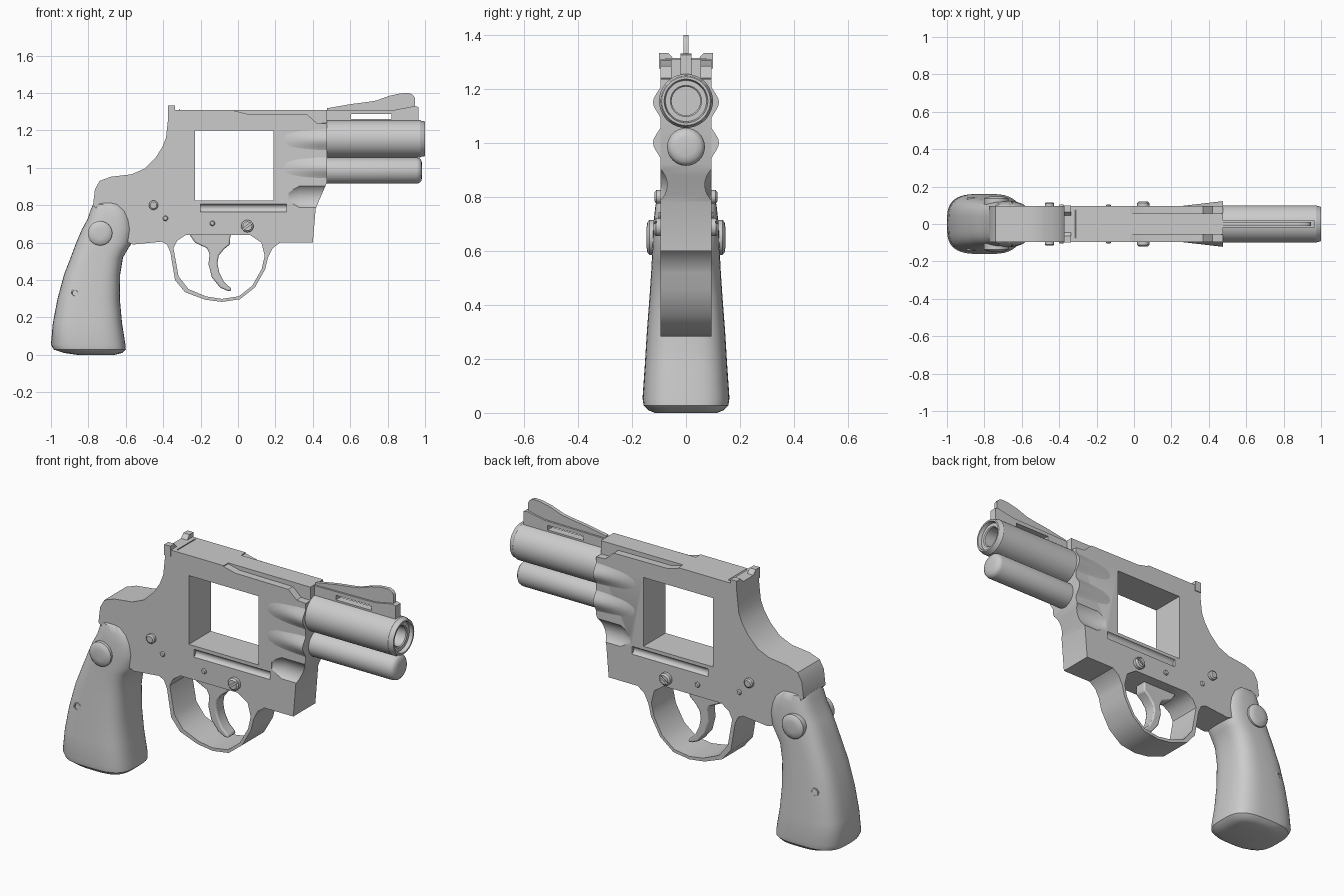
import bpy, bmesh
from math import sin, cos, pi, copysign
from mathutils import Matrix, Vector

if "Cube" in bpy.data.objects:
    bpy.data.objects.remove(bpy.data.objects["Cube"])


def finish(obj, angle=0.6):
    bpy.ops.object.select_all(action='DESELECT')
    obj.select_set(True)
    bpy.context.view_layer.objects.active = obj
    bpy.ops.object.shade_smooth_by_angle(angle=angle)
    return obj


def loft(name, rings):
    """Skin a list of closed rings and cap both ends."""
    bm = bmesh.new()
    vs = [[bm.verts.new(p) for p in r] for r in rings]
    n = len(vs[0])
    for a, b in zip(vs, vs[1:]):
        for i in range(n):
            j = (i + 1) % n
            bm.faces.new((a[i], a[j], b[j], b[i]))
    bm.faces.new(vs[0])
    bm.faces.new(vs[-1])
    bmesh.ops.recalc_face_normals(bm, faces=bm.faces)
    me = bpy.data.meshes.new(name)
    bm.to_mesh(me)
    bm.free()
    obj = bpy.data.objects.new(name, me)
    bpy.context.collection.objects.link(obj)
    return finish(obj)


def lathe(name, profile, centre, axis='X', n=40, side=1):
    """Revolve (distance, radius) pairs about an axis through centre."""
    rings = []
    for d, r in profile:
        ring = []
        for i in range(n):
            c, s = r * cos(2 * pi * i / n), r * sin(2 * pi * i / n)
            off = Vector((d, c, s)) if axis == 'X' else Vector((c, d * side, s))
            ring.append(Vector(centre) + off)
        rings.append(ring)
    return loft(name, rings)


def plate(name, outlines, half, y=0, bevel=0):
    """Extrude x/z outlines (the later ones are holes) along y."""
    cu = bpy.data.curves.new(name, 'CURVE')
    cu.dimensions, cu.fill_mode, cu.extrude = '2D', 'BOTH', half
    for pts in outlines:
        sp = cu.splines.new('POLY')
        sp.points.add(len(pts) - 1)
        for p, (x, z) in zip(sp.points, pts):
            p.co = (x, z, 0, 1)
        sp.use_cyclic_u = True
    tmp = bpy.data.objects.new(name + "_curve", cu)
    bpy.context.collection.objects.link(tmp)
    bpy.context.view_layer.update()
    me = bpy.data.meshes.new_from_object(tmp.evaluated_get(bpy.context.evaluated_depsgraph_get()))
    bpy.data.objects.remove(tmp)
    me.transform(Matrix.Translation((0, y, 0)) @ Matrix.Rotation(pi / 2, 4, 'X'))
    bm = bmesh.new()
    bm.from_mesh(me)
    bmesh.ops.remove_doubles(bm, verts=bm.verts, dist=1e-5)
    bmesh.ops.dissolve_limit(bm, angle_limit=0.01, verts=bm.verts, edges=bm.edges)
    bmesh.ops.recalc_face_normals(bm, faces=bm.faces)
    bm.to_mesh(me)
    bm.free()
    obj = bpy.data.objects.new(name, me)
    bpy.context.collection.objects.link(obj)
    if bevel:
        m = obj.modifiers.new("bevel", 'BEVEL')
        m.width, m.segments = bevel, 2
    return finish(obj)


def box(x0, x1, z0, z1):
    return [(x0, z0), (x1, z0), (x1, z1), (x0, z1)]


def cut(obj, cutter):
    m = obj.modifiers.new("cut", 'BOOLEAN')
    m.operation, m.object, m.solver = 'DIFFERENCE', cutter, 'EXACT'
    bpy.context.view_layer.objects.active = obj
    bpy.ops.object.modifier_apply(modifier=m.name)
    bpy.data.objects.remove(cutter)


# Frame with the guard loop, window and guard opening
outer = [(-.375, 1.31), (-.375, 1.25), (-.385, 1.16), (-.405, 1.11), (-.44, 1.055), (-.5, .995),
         (-.57, .965), (-.68, .952), (-.74, .93), (-.765, .885), (-.775, .80), (-.72, .74), (-.64, .62),
         (-.56, .59), (-.41, .605), (-.38, .59), (-.362, .55), (-.337, .40), (-.283, .335), (-.177, .295),
         (-.086, .283), (.01, .297), (.09, .36), (.145, .457), (.16, .52), (.185, .57), (.225, .60),
         (.40, .60), (.415, .78), (.44, .84), (.475, .92), (.475, 1.31)]
opening = [(-.345, .57), (-.318, .42), (-.265, .352), (-.17, .312), (-.086, .299), (.005, .313),
           (.077, .37), (.127, .46), (.143, .53), (.125, .60), (.065, .64), (-.28, .64), (-.325, .61)]
frame = plate("frame", [outer, box(-.23, .19, .825, 1.20), opening], .095)
shoulder = [(-.02, 1.34), (-.02, 1.305), (.05, 1.288), (.37, 1.285), (.42, 1.24), (.49, 1.235), (.49, 1.34)]
for s in (-1, 1):
    cut(frame, plate("shoulder_cutter", [shoulder], .05, s * .105))
    cut(frame, lathe("hollow_cutter", [(.27, .058), (.33, .08), (.6, .08)], (0, s * .15, .845)))
    cut(frame, lathe("groove_cutter", [(-.2, .022), (.26, .022)], (0, s * .1, .785), n=20))
finish(frame)

# Swollen front of the frame, flowing out to barrel and rod housing
rings = []
for k in range(7):
    t = k / 6
    zs = [.925 + .3 * i / 24 for i in range(25)]
    ys = [.09 + .032 * t * (.5 + .5 * cos(2 * pi * (z - 1.15) / .15)) for z in zs]
    x = .2 + .275 * t
    rings.append([(x, y, z) for y, z in zip(ys, zs)] + [(x, -y, z) for y, z in zip(ys[::-1], zs[::-1])])
# only the solid part ahead of the window
loft("frame_front_swell", rings)

# Barrel with stepped muzzle and bore, rod housing below
lathe("barrel", [(.45, .1), (.975, .1), (.98, .096), (.995, .094), (1, .09), (1, .081), (.98, .076),
                 (.98, .058), (.975, .053), (.72, .053)], (0, 0, 1.155), n=48)
lathe("rod_housing", [(.45, .07), (.955, .07), (.97, .066), (.98, .055), (.985, .035)], (0, 0, .985))

# Front sight: slotted rib and thin ramp blade
rib = [(.475, 1.24), (.965, 1.24), (.965, 1.325), (.945, 1.33), (.84, 1.31), (.475, 1.305)]
plate("sight_rib", [rib, box(.605, .82, 1.262, 1.287)], .02)
blade = [(.475, 1.29), (.475, 1.318), (.6, 1.34), (.7, 1.353), (.74, 1.36), (.81, 1.385), (.87, 1.398),
         (.915, 1.40), (.935, 1.39), (.945, 1.375), (.945, 1.29)]
plate("sight_blade", [blade], .01)

# Rear sight: notched cross bar and its low base
half = [(.1, 1.275), (.1, 1.333), (.065, 1.333), (.045, 1.31), (.015, 1.31), (.015, 1.295)]
ring = [(y, z) for y, z in half] + [(-y, z) for y, z in half[::-1]]
loft("rear_sight", [[(x, y, z) for y, z in ring] for x in (-.375, -.338)])
plate("rear_sight_ear_base", [[(-.36, 1.26), (-.31, 1.26), (-.31, 1.315), (-.325, 1.30), (-.36, 1.29)]], .075)

# Trigger
trigger = [(-.257, .66), (-.257, .64), (-.23, .60), (-.166, .57), (-.152, .54), (-.158, .485), (-.14, .415),
           (-.096, .36), (-.06, .343), (-.037, .34), (-.037, .355), (-.075, .39), (-.1, .44), (-.11, .49),
           (-.103, .53), (-.075, .565), (-.043, .59), (-.04, .66)]
plate("trigger", [trigger], .035, bevel=.008)

# Grip: horizontal superellipse sections (z, back x, front x, half width)
rows = [(.82, -.745, -.66, .085), (.805, -.775, -.62, .103), (.77, -.79, -.585, .113), (.725, -.805, -.566, .118),
        (.67, -.835, -.556, .122), (.60, -.865, -.567, .125), (.56, -.88, -.592, .127), (.52, -.895, -.615, .129),
        (.43, -.93, -.63, .135), (.30, -.965, -.632, .145), (.17, -.99, -.62, .153), (.055, -1, -.602, .161),
        (.028, -.985, -.6, .157), (.01, -.93, -.62, .14), (0, -.86, -.66, .115)]
rings = []
for z, xb, xf, w in rows:
    ring = []
    for i in range(48):
        c, s = cos(2 * pi * i / 48), sin(2 * pi * i / 48)
        ring.append(((xb + xf) / 2 + (xf - xb) / 2 * copysign(abs(c) ** .62, c),
                     w * copysign(abs(s) ** .62, s), z))
    rings.append(ring)
finish(loft("grip", rings), 0.9)

# Screws, pins and grip discs on both sides
for s, tag in ((-1, "near"), (1, "far")):
    lathe("grip_disc_" + tag, [(.1, .065), (.135, .065), (.143, .056), (.147, .03)], (-.737, 0, .65), 'Y', 32, s)
    lathe("grip_pin_" + tag, [(.1, .022), (.141, .022), (.141, .015), (.133, .013)], (-.872, 0, .33), 'Y', 20, s)
    for name, x, z, r, y in (("rear_stud", -.452, .80, .025, .116), ("small_pin_rear", -.388, .73, .014, .103),
                             ("small_pin_front", -.137, .703, .014, .105)):
        lathe(f"{name}_{tag}", [(.08, r), (y - .006, r), (y, r * .7)], (x, 0, z), 'Y', 20, s)
    screw = lathe("slotted_screw_" + tag, [(.08, .033), (.112, .033), (.12, .024)], (.05, 0, .688), 'Y', 24, s)
    slot = plate("slot_cutter", [[(.01, .665), (.016, .657), (.09, .711), (.084, .719)]], .01, s * .12)
    cut(screw, slot)
    finish(screw)
